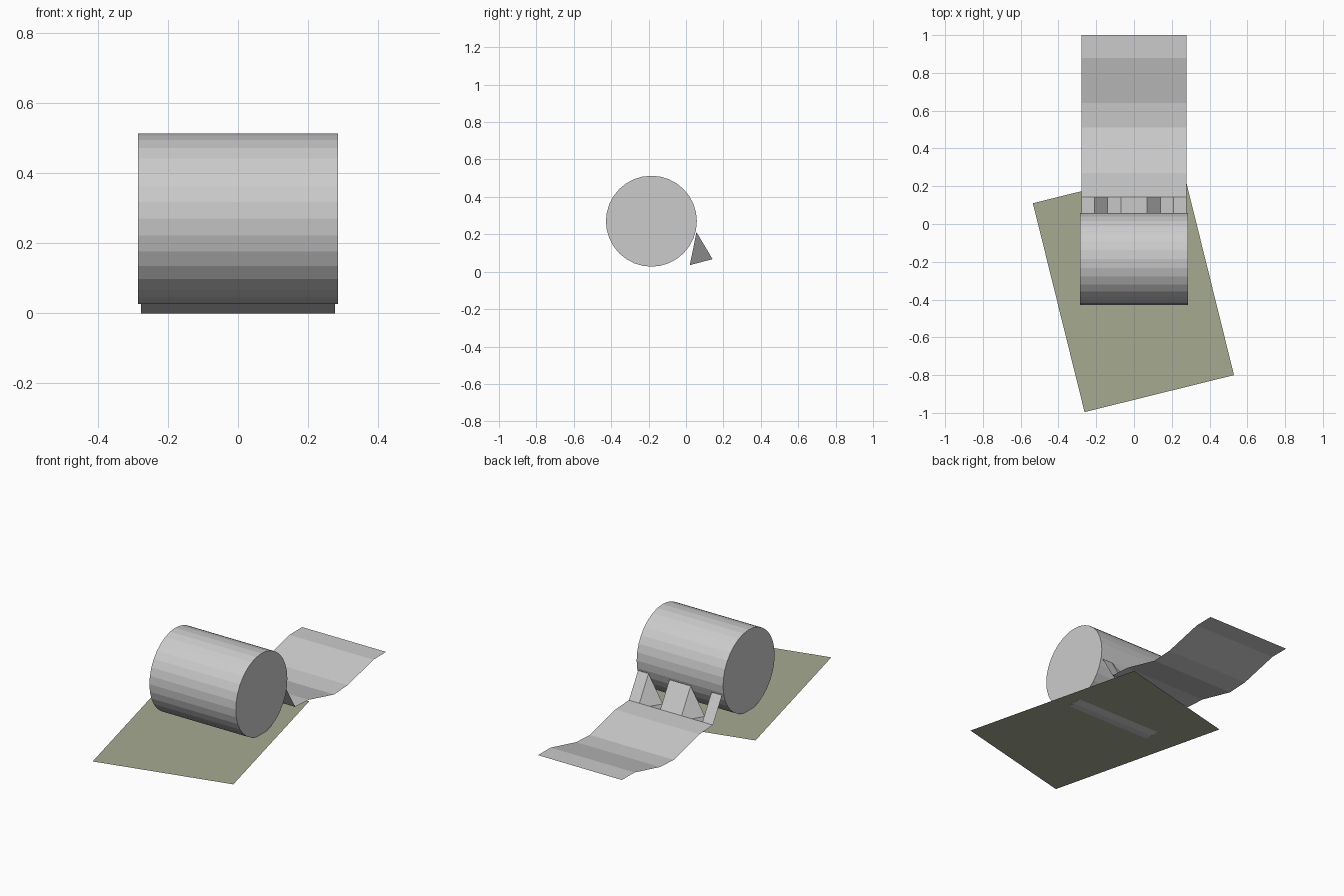
import bpy, math

if "Cube" in bpy.data.objects:
    bpy.data.objects.remove(bpy.data.objects["Cube"])


def mesh_object(name, verts, faces):
    mesh = bpy.data.meshes.new(name)
    mesh.from_pydata(verts, [], faces)
    mesh.update()
    obj = bpy.data.objects.new(name, mesh)
    bpy.context.collection.objects.link(obj)
    return obj


def ribbon(name, row_a, row_b):
    # quads between two matching rows of points
    n = len(row_a)
    faces = [(i, i + 1, n + i + 1, n + i) for i in range(n - 1)]
    return mesh_object(name, row_a + row_b, faces)


W = 0.277

# Roll: 32-sided cylinder lying along x
bpy.ops.mesh.primitive_cylinder_add(vertices=32, radius=0.243, depth=0.57,
                                    location=(0, -0.185, 0.27),
                                    rotation=(0, math.pi / 2, 0))
bpy.context.object.name = "roll"

# Wavy loose sheet trailing behind the roll
wave = [(0.142, 0.067), (0.27, 0.06), (0.51, 0.0),
        (0.64, 0.007), (0.88, 0.066), (1.0, 0.067)]
ribbon("loose_sheet", [(-W, y, z) for y, z in wave], [(W, y, z) for y, z in wave])

# Pleated strip joining the roll to the sheet, with two inward folds
ridge, valley, base = (0.056, 0.212), (0.02, 0.035), (0.142, 0.067)
xs = [-W, -0.208, -0.139, -0.07, 0.07, 0.139, 0.208, W]
top = [(x, *(valley if i in (2, 5) else ridge)) for i, x in enumerate(xs)]
ribbon("pleats", [(x, *base) for x in xs], top)

# Flat green mat, turned slightly
bpy.ops.mesh.primitive_plane_add(size=1, location=(-0.003, -0.345, 0.032),
                                 rotation=(0, 0, math.radians(13.9)))
mat_obj = bpy.context.object
mat_obj.name = "mat"
mat_obj.scale = (0.815, 1.139, 1)
green = bpy.data.materials.new("olive")
green.diffuse_color = (0.38, 0.40, 0.28, 1)
green.use_nodes = True
green.node_tree.nodes["Principled BSDF"].inputs["Base Color"].default_value = green.diffuse_color
mat_obj.data.materials.append(green)
